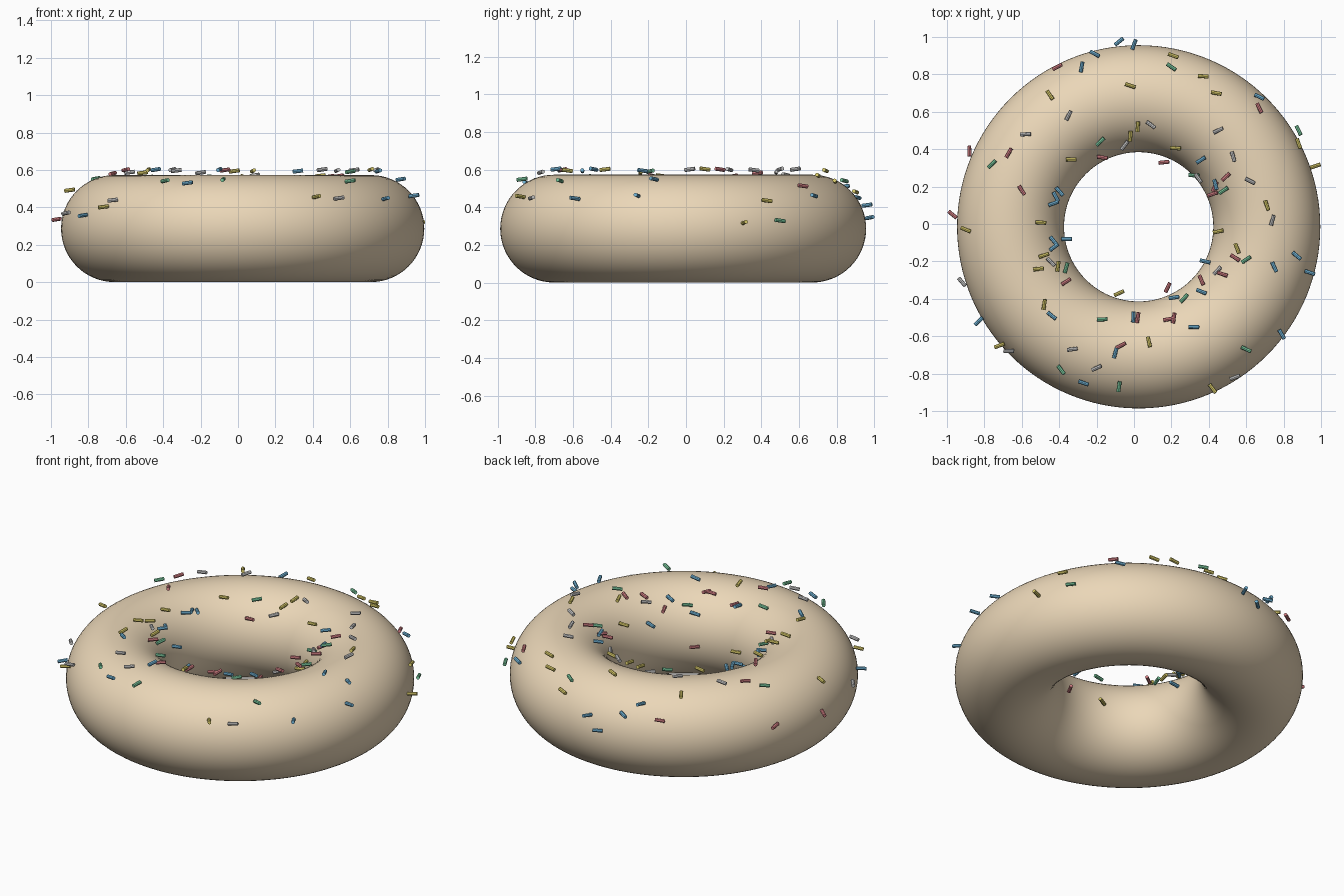
import bpy, bmesh, math, random
from mathutils import Matrix, Vector

if "Cube" in bpy.data.objects:
    bpy.data.objects.remove(bpy.data.objects["Cube"])

random.seed(7)
CX, CY, CZ = 0.025, -0.015, 0.287     # ring centre
MAJOR, MINOR = 0.685, 0.286           # ring radii
FLOAT = 0.316                         # tube radius on which sprinkles sit


def material(name, rgb):
    mat = bpy.data.materials.new(name)
    mat.diffuse_color = (*rgb, 1)
    mat.use_nodes = True
    mat.node_tree.nodes["Principled BSDF"].inputs["Base Color"].default_value = mat.diffuse_color
    return mat


# Dough ring
bpy.ops.mesh.primitive_torus_add(location=(CX, CY, CZ), major_radius=MAJOR,
                                 minor_radius=MINOR, major_segments=128, minor_segments=64)
ring = bpy.context.object
ring.name = "dough_ring"
ring.data.materials.append(material("dough", (0.83, 0.68, 0.48)))
bpy.ops.object.shade_smooth()

# Sprinkle plan positions (x, y), grouped by colour
spots = {
    "blue": [(-.08, .975), (0, .96), (-.21, .91), (-.28, .84), (.67, .68), (-.43, .11),
             (-.36, -.08), (-.43, -.09), (-.44, -.49), (-.83, -.52), (-.27, -.85), (-.1, -.69),
             (.32, -.55), (.79, -.59), (.94, -.26), (.87, -.17), (.75, -.23), (.38, -.2)],
    "red": [(-.41, .84), (-.88, .39), (-.67, .38), (-.6, .18), (-.97, .05), (.67, .62),
            (.16, .33), (.42, .16), (.54, -.18), (.36, -.3), (.18, -.34), (.02, -.5), (-.07, -.65)],
    "yellow": [(.21, .9), (.37, .79), (-.02, .74), (-.45, .69), (.02, .52), (.44, .7),
               (.88, .43), (.97, .31), (.71, .1), (.45, -.04), (-.51, -.24), (-.48, -.43),
               (-.72, -.65), (.08, -.63), (.42, -.88), (-.9, -.03), (-.08, -.37)],
    "green": [(.2, .84), (.88, .5), (-.76, .32), (-.18, .44), (.32, .26), (.6, -.19),
              (-.17, -.51), (-.39, -.78), (-.08, -.87), (.6, -.67)],
    "grey": [(.09, .53), (.45, .5), (.53, .36), (-.35, .58), (-.58, .48), (.74, .02),
             (.62, .23), (-.92, -.31), (-.33, -.67), (-.67, -.68), (-.2, -.77), (.54, -.82),
             (-.05, .42)],
}
colours = {"blue": (.17, .47, .70), "red": (.68, .22, .24), "yellow": (.72, .62, .15),
           "green": (.2, .6, .35), "grey": (.55, .55, .58)}

# A few extra sprinkles clustered round the inner rim
for i in range(28):
    a = random.uniform(-math.pi, math.pi)
    r = random.uniform(0.40, 0.55)
    spots[random.choice(list(spots))].append((CX + r * math.cos(a), CY + r * math.sin(a)))


def add_sprinkle(bm, x, y):
    """Short rod above the ring surface, nearly level, with a random heading."""
    off = math.hypot(x - CX, y - CY) - MAJOR
    z = CZ + math.sqrt(max(0.0, FLOAT ** 2 - off ** 2))
    heading = random.uniform(-math.pi / 2, math.pi / 2)
    axis = Vector((math.cos(heading), math.sin(heading), 0.13))
    turn = axis.to_track_quat('Z', 'Y').to_matrix().to_4x4()
    bmesh.ops.create_cone(bm, cap_ends=True, segments=8, radius1=0.0105, radius2=0.0105,
                          depth=0.056, matrix=Matrix.Translation((x, y, z)) @ turn)


# Sprinkles, one object per colour
for colour, places in spots.items():
    bm = bmesh.new()
    for x, y in places:
        add_sprinkle(bm, x, y)
    mesh = bpy.data.meshes.new("sprinkles_" + colour)
    bm.to_mesh(mesh)
    bm.free()
    mesh.materials.append(material("sprinkle_" + colour, colours[colour]))
    bpy.context.collection.objects.link(bpy.data.objects.new("sprinkles_" + colour, mesh))
